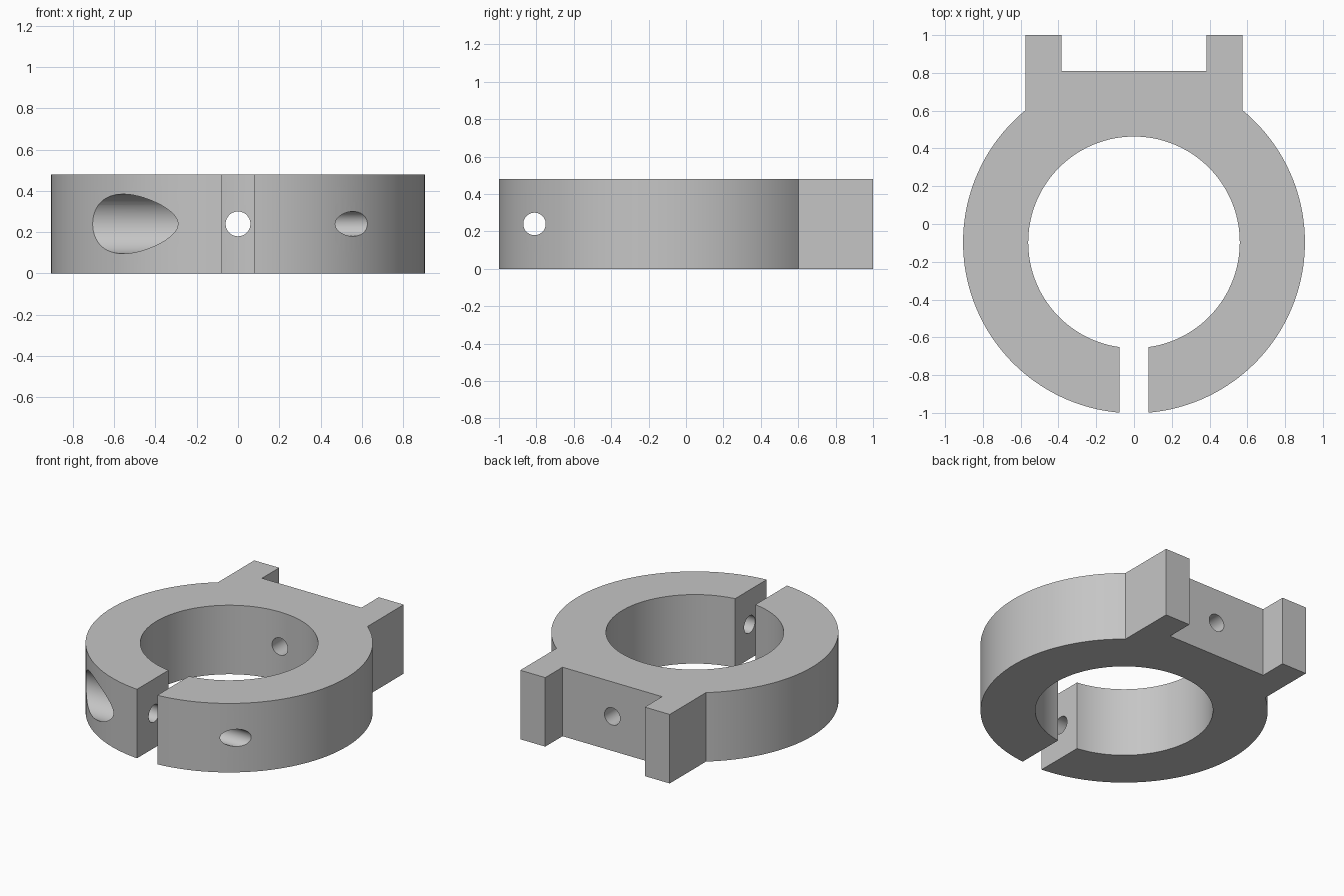
import bpy, bmesh
from math import sin, cos, asin, pi, radians
from mathutils import Vector

cube = bpy.data.objects.get("Cube")
if cube:
    bpy.data.objects.remove(cube, do_unlink=True)

HEIGHT, MID = 0.48, 0.24
CENTRE_Y = -0.097
OUTER, INNER = 0.905, 0.56
GAP, LUG_OUT, LUG_IN = 0.078, 0.575, 0.383
BOLT_Y = -0.81

grey = bpy.data.materials.new("plain grey")
grey.use_nodes = True
colour = (0.56, 0.56, 0.56, 1)
grey.diffuse_color = colour
grey.node_tree.nodes["Principled BSDF"].inputs["Base Color"].default_value = colour


def arc(radius, start, end, steps):
    """Points on the ring, angles measured from the front towards +x."""
    angles = [start + (end - start) * i / steps for i in range(steps + 1)]
    return [(radius * sin(a), CENTRE_Y - radius * cos(a)) for a in angles]


def add_object(name, bm):
    bmesh.ops.recalc_face_normals(bm, faces=bm.faces)
    mesh = bpy.data.meshes.new(name)
    bm.to_mesh(mesh)
    bm.free()
    mesh.materials.append(grey)
    obj = bpy.data.objects.new(name, mesh)
    bpy.context.collection.objects.link(obj)
    return obj


def cutter(name, radius, start, end):
    """Round cutter running between two points."""
    start, end = Vector(start), Vector(end)
    axis = end - start
    bm = bmesh.new()
    bmesh.ops.create_cone(bm, cap_ends=True, segments=64, radius1=radius,
                          radius2=radius, depth=axis.length)
    turn = axis.to_track_quat("Z", "Y").to_matrix().to_4x4()
    bmesh.ops.transform(bm, matrix=turn, verts=bm.verts)
    bmesh.ops.translate(bm, vec=(start + end) / 2, verts=bm.verts)
    obj = add_object(name, bm)
    obj.hide_render = True
    return obj


# Half outline: outer rim, rear lug, notch, then the bore
outer = arc(OUTER, asin(GAP / OUTER), pi - asin(LUG_OUT / OUTER), 72)
lug = [(LUG_OUT, 1), (LUG_IN, 1), (LUG_IN, 0.81)]
bore = arc(INNER, asin(GAP / INNER), pi, 80)
outside = outer + lug


def mirrored(points):
    return [(-x, y) for x, y in reversed(points)]


# Split ring: outer side, mirrored outer side, then back along the bore
outline = outside + mirrored(outside) + [(-x, y) for x, y in bore]
outline += list(reversed(bore[:-1]))
bm = bmesh.new()
face = bm.faces.new([bm.verts.new((x, y, 0)) for x, y in outline])
top = bmesh.ops.extrude_face_region(bm, geom=[face], use_keep_orig=True)
bmesh.ops.translate(bm, vec=(0, 0, HEIGHT),
                    verts=[v for v in top["geom"] if isinstance(v, bmesh.types.BMVert)])
clamp = add_object("split_clamp_ring", bm)

# Clamp bolt hole, its wide head recess, and the rear mounting hole
cutters = [
    cutter("bolt_hole_cutter", 0.06, (-1.2, BOLT_Y, MID), (1.2, BOLT_Y, MID)),
    cutter("bolt_head_cutter", 0.144, (-1.2, BOLT_Y, MID), (-0.26, BOLT_Y, MID)),
    cutter("rear_hole_cutter", 0.06, (0, 0.2, MID), (0, 1.2, MID)),
]
bpy.ops.object.select_all(action="DESELECT")
bpy.context.view_layer.objects.active = clamp
clamp.select_set(True)
for tool in cutters:
    mod = clamp.modifiers.new(tool.name, "BOOLEAN")
    mod.operation = "DIFFERENCE"
    mod.solver = "EXACT"
    mod.object = tool
    bpy.ops.object.modifier_apply(modifier=mod.name)
    bpy.data.objects.remove(tool, do_unlink=True)

bpy.ops.object.shade_smooth_by_angle(angle=radians(25))
